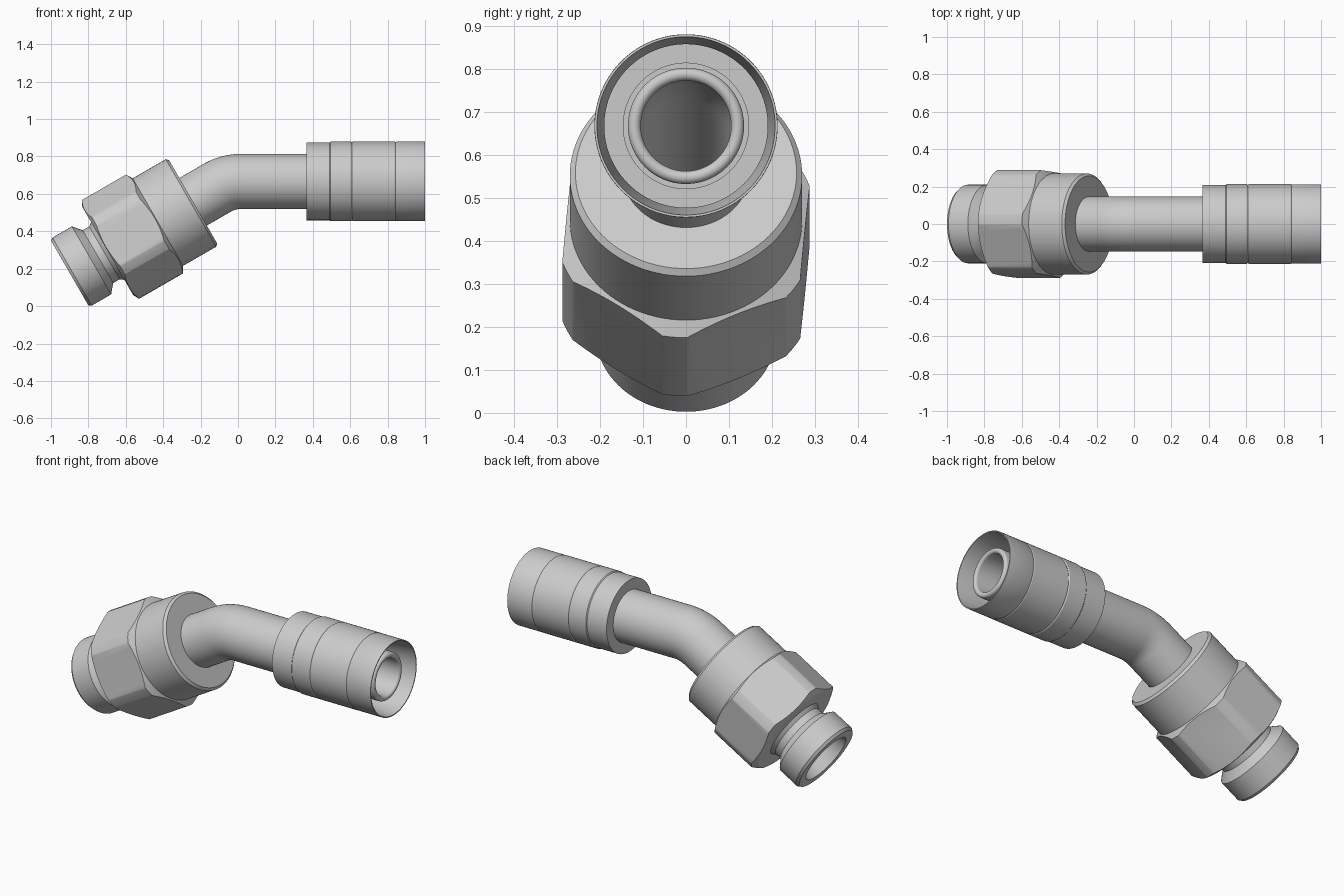
import bpy, bmesh
from math import sin, cos, tan, pi, radians
from mathutils import Vector

if "Cube" in bpy.data.objects:
    bpy.data.objects.remove(bpy.data.objects["Cube"])

# Centre line: straight leg rising at 30 degrees, a bend, then a level leg
TILT, BEND_R = radians(30), 0.26
START = Vector((-0.90, 0, 0.177))
AXIS_Z = 0.667
KNEE = (AXIS_Z - START.z) / sin(TILT)
LEG = KNEE - BEND_R * tan(TILT / 2)
ARC = BEND_R * TILT
X0 = START.x + KNEE * cos(TILT) + BEND_R * tan(TILT / 2)


def along(x):
    """Distance along the centre line for a position on the level leg."""
    return LEG + ARC + x - X0


def frame(s):
    """Position and slope of the centre line at distance s."""
    if s <= LEG:
        return START + s * Vector((cos(TILT), 0, sin(TILT))), TILT
    if s < LEG + ARC:
        t = TILT - (s - LEG) / BEND_R
        return Vector((X0 - BEND_R * sin(t), 0, AXIS_Z - BEND_R + BEND_R * cos(t))), t
    return Vector((X0 + s - LEG - ARC, 0, AXIS_Z)), 0.0


def sweep(name, profile, sides=96, phase=0.0):
    """Closed ring-shaped solid from (distance, radius) points."""
    bm = bmesh.new()
    rings = []
    for s, r in profile:
        p, t = frame(s)
        up = Vector((-sin(t), 0, cos(t)))
        rings.append([bm.verts.new(p + r * (cos(a) * Vector((0, 1, 0)) + sin(a) * up))
                      for a in (phase + 2 * pi * i / sides for i in range(sides))])
    for k, a in enumerate(rings):
        b = rings[(k + 1) % len(rings)]
        for i in range(sides):
            j = (i + 1) % sides
            bm.faces.new((a[i], a[j], b[j], b[i]))
    bmesh.ops.recalc_face_normals(bm, faces=bm.faces)
    me = bpy.data.meshes.new(name)
    bm.to_mesh(me)
    bm.free()
    ob = bpy.data.objects.new(name, me)
    bpy.context.collection.objects.link(ob)
    return ob


def smooth(ob):
    bpy.ops.object.select_all(action='DESELECT')
    ob.select_set(True)
    bpy.context.view_layer.objects.active = ob
    bpy.ops.object.shade_smooth_by_angle(angle=radians(25))


# Threaded end with relief groove and tapered mouth
smooth(sweep("threaded_end", [
    (0, 0.15), (0, 0.199), (0.015, 0.21), (0.135, 0.21), (0.16, 0.18), (0.175, 0.163),
    (0.215, 0.163), (0.235, 0.178), (0.30, 0.178), (0.30, 0.108), (0.20, 0.108)]))

# Hexagonal nut, corners turned down by a chamfered ring
nut = sweep("hex_nut", [(0.235, 0.10), (0.235, 0.3204), (0.545, 0.3204), (0.545, 0.10)],
            6, radians(25))
turned = sweep("nut_cutter", [(0.234, 0.155), (0.234, 0.270), (0.252, 0.305),
                              (0.524, 0.305), (0.546, 0.268), (0.546, 0.155)], 144)
turned.hide_render = True
mod = nut.modifiers.new("turn", 'BOOLEAN')
mod.operation, mod.solver, mod.object = 'INTERSECT', 'EXACT', turned
bpy.context.view_layer.objects.active = nut
bpy.ops.object.modifier_apply(modifier=mod.name)
bpy.data.objects.remove(turned)
smooth(nut)

# Round collar behind the nut
smooth(sweep("collar", [(0.53, 0.14), (0.53, 0.27), (0.749, 0.27), (0.762, 0.257), (0.762, 0.14)]))

# Bent tube, hollow, ending in a round-nosed hose insert
bend = [LEG + ARC * i / 16 for i in range(17)]
tip = [(along(0.95 + 0.015 * sin(a)), 0.12 + 0.015 * cos(a)) for a in (pi * i / 12 for i in range(13))]
smooth(sweep("bent_tube",
             [(0.28, 0.147)] + [(s, 0.147) for s in bend]
             + [(along(0.46), 0.147), (along(0.46), 0.135)] + tip
             + [(s, 0.105) for s in reversed(bend)] + [(0.28, 0.105)]))

# Crimp sleeve with stepped outside and flared mouth
smooth(sweep("crimp_sleeve", [(along(x), r) for x, r in [
    (0.365, 0.14), (0.365, 0.208), (0.49, 0.208), (0.495, 0.213), (0.603, 0.213),
    (0.609, 0.209), (0.615, 0.213), (0.838, 0.213), (0.843, 0.2105), (0.848, 0.2125),
    (1.0, 0.2125), (1.0, 0.207), (0.84, 0.19), (0.45, 0.19), (0.45, 0.14)]]))
